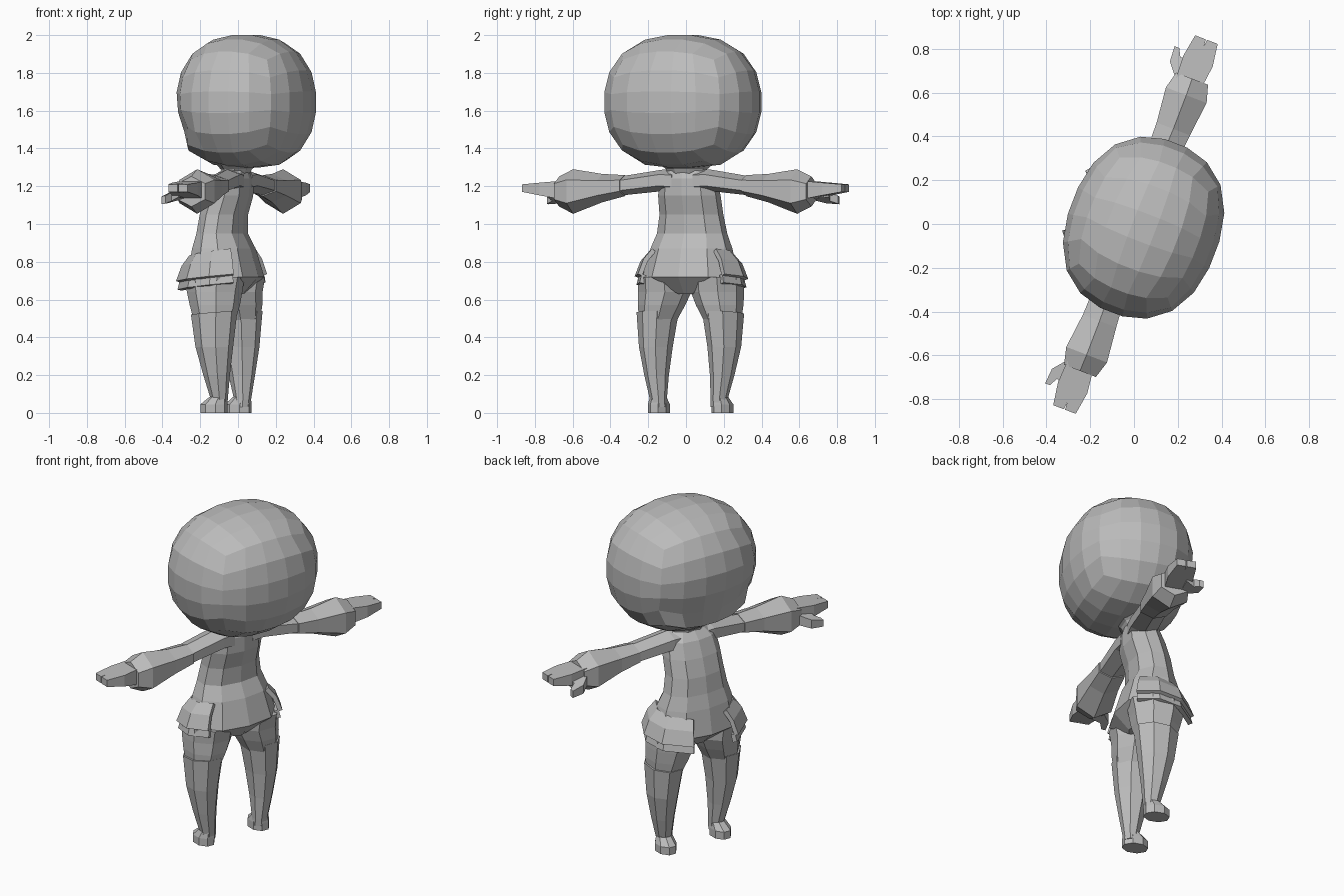
import bpy, bmesh, math
from mathutils import Vector

if "Cube" in bpy.data.objects:
    bpy.data.objects.remove(bpy.data.objects["Cube"])

TURN = math.radians(-111)   # the figure faces mostly toward -x
grey = bpy.data.materials.new("plain_grey")
grey.diffuse_color = (0.5, 0.5, 0.5, 1)
grey.use_nodes = True
grey.node_tree.nodes["Principled BSDF"].inputs["Base Color"].default_value = grey.diffuse_color


def finish(name, bm, mirror=False, solid=0):
    bmesh.ops.recalc_face_normals(bm, faces=bm.faces)
    me = bpy.data.meshes.new(name)
    bm.to_mesh(me)
    bm.free()
    me.materials.append(grey)
    ob = bpy.data.objects.new(name, me)
    bpy.context.collection.objects.link(ob)
    ob.rotation_euler.z = TURN
    if solid:
        ob.modifiers.new("Thickness", 'SOLIDIFY').thickness = solid
    if mirror:
        m = ob.modifiers.new("Mirror", 'MIRROR')
        m.use_mirror_merge = False
    return ob


def loft(name, rings, n=8, axis='z', mirror=False, power=2.4):
    """Rings are (position, centre u, centre v, half u, half v, tilt); u, v are the other two axes."""
    bm = bmesh.new()
    loops = []
    for pos, cu, cv, hu, hv, *tilt in rings:
        t = tilt[0] if tilt else 0
        loop = []
        for i in range(n):
            a = 2 * math.pi * (i + 0.5) / n
            c, s = math.cos(a), math.sin(a)
            k = (abs(c) ** power + abs(s) ** power) ** (-1 / power)
            u, v = hu * k * c, hv * k * s
            co = (cu + u, cv + v, pos + t * v) if axis == 'z' else (pos + t * u, cu + u, cv + v)
            loop.append(bm.verts.new(co))
        loops.append(loop)
    for a, b in zip(loops, loops[1:]):
        for i in range(n):
            j = (i + 1) % n
            bm.faces.new((a[i], a[j], b[j], b[i]))
    bm.faces.new(loops[0])
    bm.faces.new(loops[-1])
    return finish(name, bm, mirror)


def slab(name, outline, thick):
    """Extruded flat outline; points are (x, y, mid z)."""
    bm = bmesh.new()
    low = [bm.verts.new((x, y, z - thick(x))) for x, y, z in outline]
    top = [bm.verts.new((x, y, z + thick(x))) for x, y, z in outline]
    bm.faces.new(low)
    bm.faces.new(top)
    for i in range(len(low)):
        j = (i + 1) % len(low)
        bm.faces.new((low[i], low[j], top[j], top[i]))
    return finish(name, bm, True)


def hip_panel(name, rows, solid):
    """Curved plate round the side of the hip; rows are (z, half x, half y)."""
    bm = bmesh.new()
    grid = []
    for z, hx, hy in rows:
        grid.append([])
        for d in (-62, -25, 8, 38):
            a = math.radians(d)
            grid[-1].append(bm.verts.new((hx * math.cos(a), -0.08 + hy * math.sin(a) * 1.1,
                                          z + 0.025 * math.sin(a))))
    for a, b in zip(grid, grid[1:]):
        for i in range(3):
            bm.faces.new((a[i], a[i + 1], b[i + 1], b[i]))
    return finish(name, bm, True, solid)


# Head: rounded box of faceted quads with a shallow dip across the face
bm = bmesh.new()
bmesh.ops.create_cube(bm, size=2)
bmesh.ops.subdivide_edges(bm, edges=bm.edges[:], cuts=4, use_grid_fill=True)
for v in bm.verts:
    p = Vector([math.tan(c * math.pi / 4) for c in v.co])
    p /= sum(abs(c) ** 2.3 for c in p) ** (1 / 2.3)
    x, y, z = p.x * 0.418, 0.047 + p.y * 0.35, 1.645 + p.z * 0.362
    if p.y < -0.5 and abs(p.x) < 0.75:
        y += 0.03 * max(0, 1 - abs(z - 1.52) / 0.1)
        y -= 0.025 * max(0, 1 - abs(z - 1.40) / 0.09)
    v.co = (x, y, min(2.0, max(z, 1.30)))
finish("head", bm)

# Neck and torso
loft("neck", [(1.24, 0, -0.02, 0.09, 0.06), (1.29, 0, -0.01, 0.11, 0.075),
              (1.34, 0, 0.0, 0.17, 0.13)])
loft("torso", [(1.285, 0, -0.015, 0.11, 0.065), (1.24, 0, -0.03, 0.155, 0.095),
               (1.15, 0, -0.05, 0.168, 0.113), (1.05, 0, -0.08, 0.172, 0.113),
               (0.95, 0, -0.09, 0.19, 0.118), (0.87, 0, -0.08, 0.22, 0.15),
               (0.72, 0, -0.07, 0.258, 0.185), (0.63, 0, -0.06, 0.06, 0.09)], n=10)

# Flared hip flaps with a hem band beneath
hip_panel("hip_flap", [(0.855, 0.23, 0.16), (0.80, 0.28, 0.195), (0.72, 0.312, 0.222)], 0.025)
hip_panel("shorts_hem", [(0.72, 0.29, 0.205), (0.675, 0.302, 0.215)], 0.025)

# Legs: thigh, tall boot and foot
loft("thigh", [(0.72, 0.15, -0.075, 0.135, 0.16), (0.64, 0.15, -0.075, 0.138, 0.145),
               (0.57, 0.165, -0.068, 0.122, 0.132),
               (0.48, 0.185, -0.062, 0.093, 0.108)], mirror=True, power=2.2)
loft("boot", [(0.53, 0.186, -0.064, 0.107, 0.123, 0.08), (0.35, 0.194, -0.06, 0.086, 0.1),
              (0.20, 0.186, -0.05, 0.063, 0.07), (0.07, 0.172, -0.04, 0.044, 0.044),
              (0.03, 0.172, -0.042, 0.045, 0.042)], mirror=True, power=2.2)
loft("foot", [(0.0, 0.18, -0.068, 0.054, 0.072), (0.045, 0.18, -0.068, 0.054, 0.072),
              (0.085, 0.175, -0.045, 0.042, 0.045)], mirror=True)

# Arms: shoulder, sleeve widening to a cuff
loft("shoulder", [(0.06, -0.015, 1.228, 0.08, 0.06), (0.13, -0.012, 1.232, 0.083, 0.057),
                  (0.355, 0.008, 1.203, 0.076, 0.051)], n=6, axis='x', mirror=True)
loft("sleeve", [(0.345, 0.008, 1.203, 0.082, 0.056), (0.47, 0.012, 1.19, 0.09, 0.075),
                (0.635, 0.012, 1.172, 0.11, 0.118), (0.715, 0.01, 1.172, 0.086, 0.08)],
     n=6, axis='x', mirror=True)

# Hand: mitten with a forward thumb and a small split between the fingers
slab("hand", [(0.69, 0.065, 1.18), (0.80, 0.078, 1.185), (0.905, 0.062, 1.19),
              (0.905, 0.010, 1.19), (0.87, 0.007, 1.19), (0.905, 0.004, 1.19),
              (0.905, -0.048, 1.19), (0.80, -0.065, 1.185), (0.69, -0.06, 1.18)],
     lambda x: 0.048 - (x - 0.69) * 0.13)
slab("thumb", [(0.69, -0.03, 1.165), (0.70, -0.07, 1.155), (0.752, -0.113, 1.135),
               (0.825, -0.118, 1.125), (0.825, -0.095, 1.128), (0.787, -0.075, 1.145),
               (0.80, -0.03, 1.165)], lambda x: 0.03 - (x - 0.69) * 0.07)
